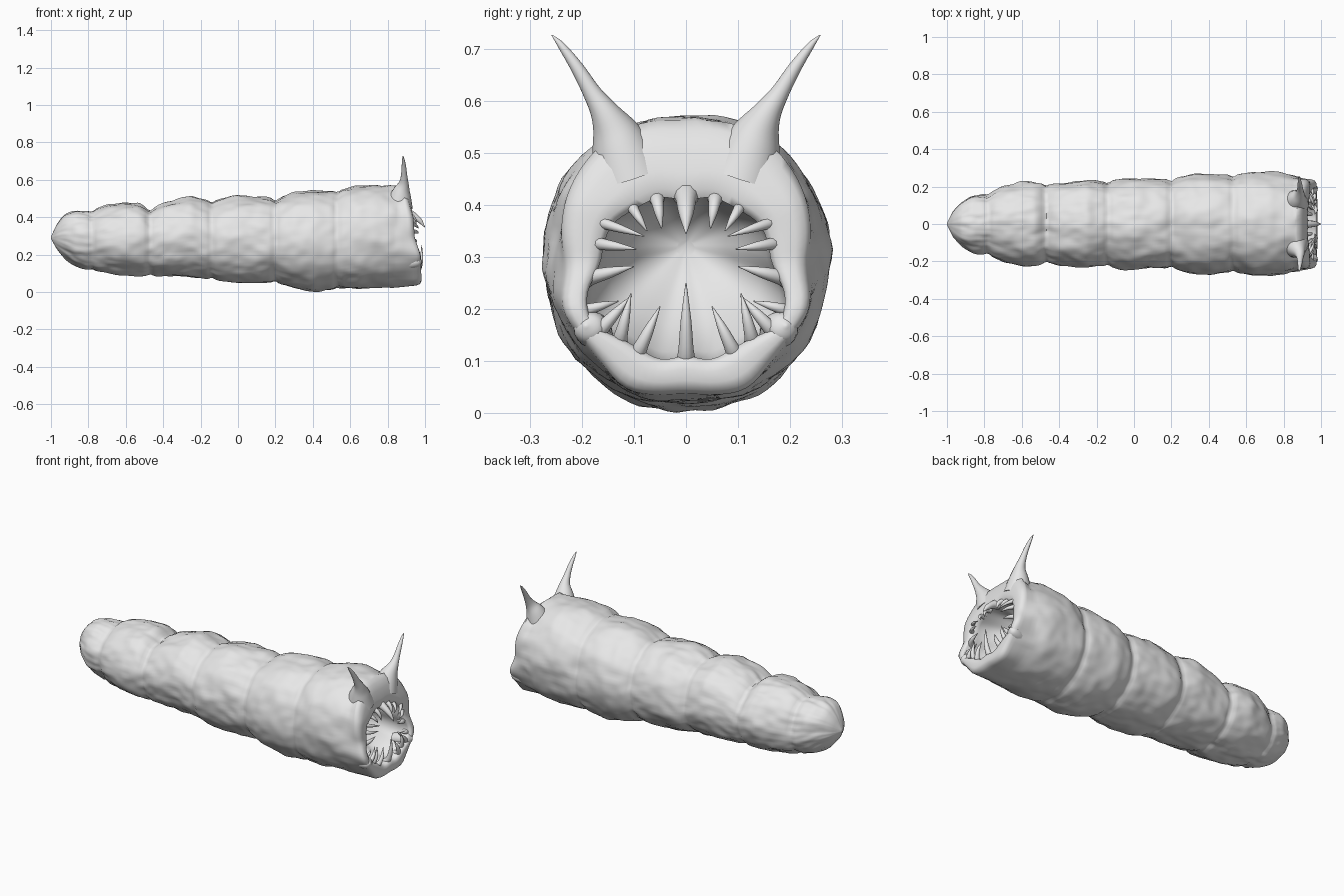
import bpy, bmesh, math
from mathutils import Vector, noise

if "Cube" in bpy.data.objects:
    bpy.data.objects.remove(bpy.data.objects["Cube"])

skin = bpy.data.materials.new("grey skin")
skin.diffuse_color = (0.8, 0.8, 0.8, 1)
skin.use_nodes = True
skin.node_tree.nodes["Principled BSDF"].inputs["Base Color"].default_value = skin.diffuse_color
SEG = 96
CZ = 0.285          # height of the head axis


def loft(name, rings):
    """Skin a list of closed rings; the end rings are capped."""
    bm = bmesh.new()
    rows = [[bm.verts.new(p) for p in ring] for ring in rings]
    n = len(rows[0])
    for a, b in zip(rows, rows[1:]):
        for i in range(n):
            j = (i + 1) % n
            bm.faces.new((a[i], a[j], b[j], b[i]))
    bm.faces.new(rows[0])
    bm.faces.new(rows[-1])
    bmesh.ops.recalc_face_normals(bm, faces=bm.faces)
    me = bpy.data.meshes.new(name)
    bm.to_mesh(me)
    bm.free()
    me.materials.append(skin)
    ob = bpy.data.objects.new(name, me)
    bpy.context.collection.objects.link(ob)
    bpy.ops.object.select_all(action='DESELECT')
    ob.select_set(True)
    bpy.context.view_layer.objects.active = ob
    bpy.ops.object.shade_smooth_by_angle(angle=math.radians(60))
    return ob


def interp(table, x, k=1):
    """Piecewise linear lookup of column k against column 0."""
    if x <= table[0][0]:
        return table[0][k]
    for a, b in zip(table, table[1:]):
        if x <= b[0]:
            return a[k] + (b[k] - a[k]) * (x - a[0]) / (b[0] - a[0])
    return table[-1][k]


# body profile: x, top, bottom, half width
BODY = [(-1, .295, .285, .005), (-.97, .36, .23, .065), (-.93, .415, .18, .11),
        (-.87, .435, .14, .152), (-.78, .428, .112, .163), (-.7, .46, .1, .2),
        (-.6, .48, .092, .224), (-.53, .475, .09, .222), (-.47, .435, .09, .208),
        (-.4, .475, .085, .22), (-.25, .51, .08, .232), (-.14, .48, .068, .222),
        (-.08, .495, .055, .238), (.0, .515, .05, .242), (.12, .51, .045, .24),
        (.2, .495, .048, .233), (.3, .53, .02, .262), (.4, .542, .01, .27),
        (.53, .535, .014, .258), (.62, .565, .014, .275), (.72, .575, .018, .276),
        (.8, .567, .02, .268), (.88, .56, .026, .25)]
SEAMS = (-.78, -.47, -.14, .2, .53)


def body_ring(x):
    top, bot, ry = (sum(interp(BODY, x + d, k) for d in (-.012, 0, .012)) / 3
                    if x > -.95 else interp(BODY, x, k) for k in (1, 2, 3))
    c, rz = (top + bot) / 2, (top - bot) / 2
    ring = []
    for i in range(SEG):
        a = 2 * math.pi * i / SEG
        s, t = math.sin(a), math.cos(a)
        r = ((abs(s) / ry) ** 2.1 + (abs(t) / rz) ** 2.1) ** (-1 / 2.1)
        # flesh wrinkles and creases between the segments
        q = Vector((x * 6, s * 2.2, t * 2.2))
        fade = min(1, (x + 1) / .1)
        r += fade * (.012 * noise.noise(q) + .006 * noise.noise(q * 2.7))
        wave = .008 * noise.noise(Vector((s * 2, t * 2, 7)))
        r -= sum(.009 * math.exp(-((x + wave - e) / .016) ** 2) for e in SEAMS)
        ring.append(Vector((x, r * s, c + r * t)))
    return ring


# half outlines (y, z) of the face and of the mouth opening
FACE = [(0, .56), (.1, .555), (.17, .51), (.225, .43), (.24, .35), (.228, .28),
        (.24, .2), (.2, .145), (.155, .09), (.12, .045), (.06, .035), (0, .04)]
LIP = [(0, .405), (.05, .415), (.1, .39), (.145, .36), (.16, .31), (.165, .28),
       (.193, .22), (.18, .17), (.125, .145), (.09, .125), (.045, .1), (0, .115)]
FACE_X = [(0, .965), (.05, .982), (.2, .975), (.29, .945), (.4, .938),
          (.5, .915), (.58, .885)]


def outline(points):
    table = [(math.atan2(y, z - CZ), math.hypot(y, z - CZ)) for y, z in points]
    ring = []
    for i in range(SEG):
        a = 2 * math.pi * i / SEG
        r = 0
        for d in (-.1, -.05, 0, .05, .1):
            b = abs((a + d + math.pi) % (2 * math.pi) - math.pi)
            r += interp(table, b) / 5
        ring.append((r * math.sin(a), CZ + r * math.cos(a)))
    return ring


face, lip = outline(FACE), outline(LIP)


def face_ring(t, dx):
    """Ring between the face edge (t=0) and the lip (t=1)."""
    ring = []
    for (fy, fz), (ly, lz) in zip(face, lip):
        y, z = fy + (ly - fy) * t, fz + (lz - fz) * t
        ring.append(Vector((interp(FACE_X, z) + dx, y, z)))
    return ring


def throat_ring(x, scale, lift):
    return [Vector((x, y * scale, CZ + lift + (z - CZ) * scale)) for y, z in lip]


# body, head and throat as one continuous skin
rings = [body_ring(-1 + .1 * (i / 10) ** 1.6) for i in range(10)]
rings += [body_ring(-.9 + 1.76 * i / 126) for i in range(127)]
edge = face_ring(0, -.022)
rings += [[a.lerp(b, t) for a, b in zip(rings[-1], edge)] for t in (.3, .55, .8)]
rings += [edge, face_ring(.12, -.006), face_ring(.35, 0), face_ring(.65, 0),
          face_ring(.88, -.002), face_ring(1, -.014)]
rings += [throat_ring(.9, 1.0, 0), throat_ring(.85, .95, .005),
          throat_ring(.78, .75, .02), throat_ring(.72, .45, .03),
          throat_ring(.69, .1, .035)]
loft("worm_body", rings)


def spike(name, path, n=14, steps=5):
    """Tapered horn through (x, y, z, radius) points, smoothly interpolated."""
    pts = [path[0]] + list(path) + [path[-1]]
    fine = []
    for p0, p1, p2, p3 in zip(pts, pts[1:], pts[2:], pts[3:]):
        for s in range(steps):
            t = s / steps
            fine.append([.5 * (2 * b + (c - a) * t + (2*a - 5*b + 4*c - d) * t * t
                               + (3*b - a - 3*c + d) * t ** 3)
                         for a, b, c, d in zip(p0, p1, p2, p3)])
    fine.append(path[-1])
    centres = [Vector(p[:3]) for p in fine]
    rings = []
    for i, p in enumerate(fine):
        tan = centres[min(i + 1, len(fine) - 1)] - centres[max(i - 1, 0)]
        tan.normalize()
        u = tan.cross(Vector((1, .01, 0))).normalized()
        v = tan.cross(u)
        r = max(p[3], .0008)
        rings.append([centres[i] + r * (u * math.cos(k * 2 * math.pi / n)
                      + v * math.sin(k * 2 * math.pi / n)) for k in range(n)])
    return loft(name, rings)


def tooth(name, base, tip, r):
    b, t = Vector(base), Vector(tip)
    m = b.lerp(t, .45) + Vector((.008, 0, 0))
    root = b - (t - b) * .2 - Vector((.02, 0, 0))
    spike(name, [(*root, r * 1.4), (*b, r), (*m, r * .68), (*t, .001)], 10, 4)


# paired teeth: base, tip, radius
TEETH = {
    "upper_front_tooth": ((.93, .055, .405), (.95, .047, .355), .012),
    "upper_mid_tooth": ((.93, .10, .39), (.95, .075, .35), .01),
    "upper_side_fang": ((.93, .16, .365), (.965, .08, .34), .011),
    "cheek_fang": ((.935, .165, .325), (.965, .095, .315), .012),
    "corner_fang": ((.93, .18, .262), (.95, .10, .282), .015),
    "lower_front_tooth": ((.965, .088, .125), (.965, .05, .205), .014),
    "lower_mid_tooth": ((.96, .125, .15), (.965, .106, .23), .013),
    "lower_side_tooth": ((.96, .16, .165), (.95, .105, .225), .014),
    "lower_corner_tooth": ((.95, .185, .2), (.94, .13, .215), .011),
}
for side, s in (("left", -1), ("right", 1)):
    # horn with a swollen brow root
    spike(side + "_horn", [(.86, s * .11, .46, .075), (.873, s * .133, .53, .05),
                           (.885, s * .155, .575, .029), (.888, s * .18, .615, .018),
                           (.887, s * .21, .665, .0125), (.884, s * .24, .707, .007),
                           (.882, s * .258, .727, .001)], 20)
    # fleshy lumps around the jaw
    spike(side + "_jaw_lump", [(.88, s * .17, .15, .03), (.935, s * .18, .16, .035),
                               (.968, s * .19, .165, .026), (.983, s * .193, .168, .002)], 16)
    for name, (b, t, r) in TEETH.items():
        tooth(side + "_" + name, (b[0], s * b[1], b[2]), (t[0], s * t[1], t[2]), r)

tooth("upper_centre_fang", (.935, 0, .41), (1.0, 0, .345), .02)
tooth("lower_centre_fang", (.965, 0, .12), (.982, 0, .25), .015)
